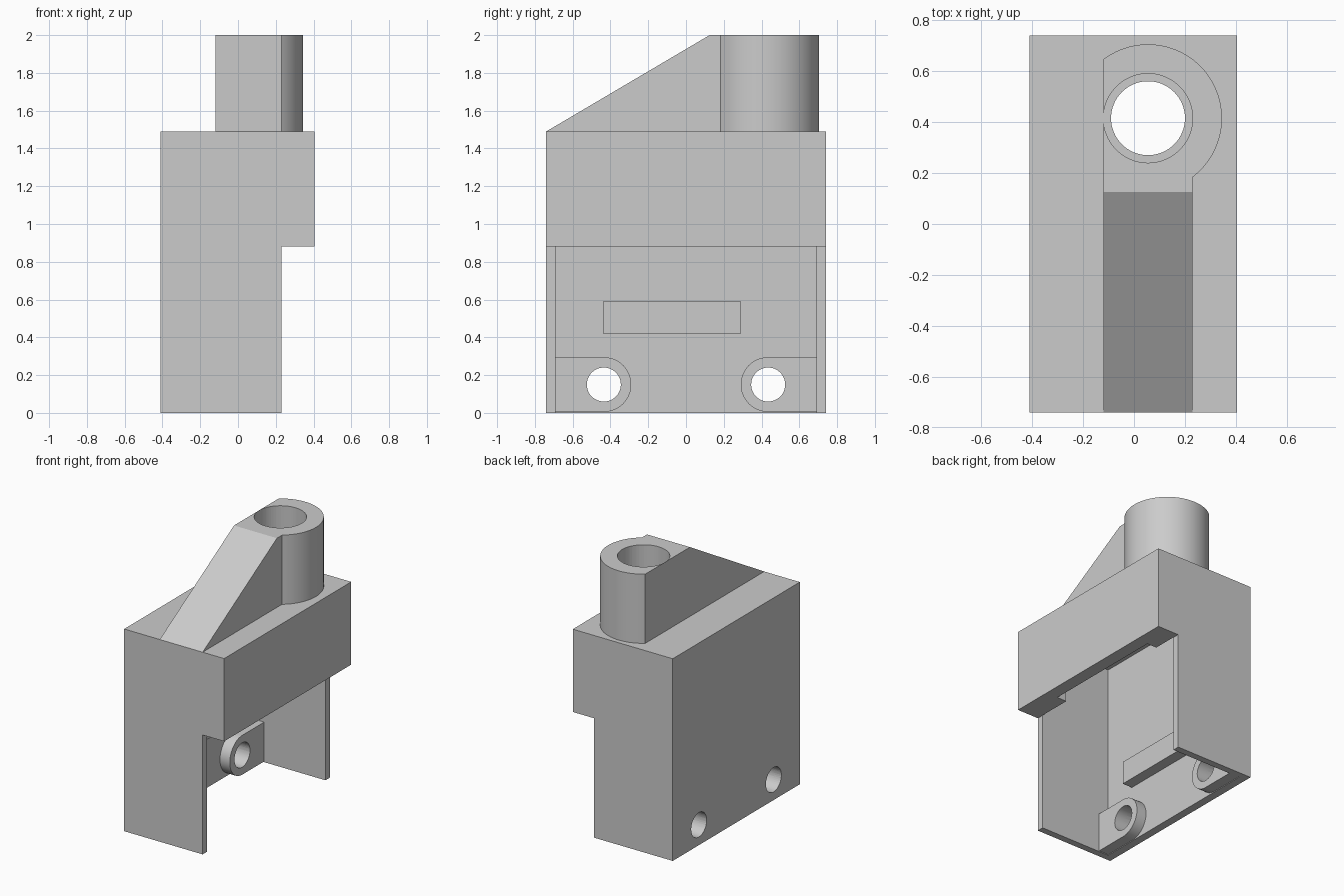
import bpy, bmesh, math
from mathutils import Vector

cube = bpy.data.objects.get("Cube")
if cube:
    bpy.data.objects.remove(cube, do_unlink=True)

grey = bpy.data.materials.new("plain_grey")
grey.use_nodes = True
tone = (0.6, 0.6, 0.6, 1)
grey.diffuse_color = tone
grey.node_tree.nodes["Principled BSDF"].inputs["Base Color"].default_value = tone


def extrude(name, outline, axis, lo, hi):
    """Prism from a closed 2D outline pushed along x, y or z."""
    place = {"x": lambda a, b, t: (t, a, b),
             "y": lambda a, b, t: (a, t, b),
             "z": lambda a, b, t: (a, b, t)}[axis]
    bm = bmesh.new()
    base = bm.faces.new([bm.verts.new(place(a, b, lo)) for a, b in outline])
    top = bmesh.ops.extrude_face_region(bm, geom=[base])["geom"]
    moved = [v for v in top if isinstance(v, bmesh.types.BMVert)]
    bmesh.ops.translate(bm, verts=moved, vec=Vector(place(0, 0, hi - lo)))
    bmesh.ops.recalc_face_normals(bm, faces=bm.faces)
    mesh = bpy.data.meshes.new(name)
    bm.to_mesh(mesh)
    bm.free()
    mesh.materials.append(grey)
    obj = bpy.data.objects.new(name, mesh)
    bpy.context.collection.objects.link(obj)
    return obj


def arc(cx, cy, r, start, end, steps):
    return [(cx + r * math.cos(start + (end - start) * i / steps),
             cy + r * math.sin(start + (end - start) * i / steps))
            for i in range(steps + 1)]


def circle(cx, cy, r, steps=64):
    return arc(cx, cy, r, 0, math.tau, steps)[:-1]


def rect(a, b, c, d):
    return [(a, c), (b, c), (b, d), (a, d)]


def cut(target, cutter):
    mod = target.modifiers.new("cut_" + cutter.name, "BOOLEAN")
    mod.operation = "DIFFERENCE"
    mod.solver = "EXACT"
    mod.object = cutter
    cutter.hide_render = True
    cutter.display_type = "WIRE"
    cutter.hide_set(True)


# Main dimensions
BACK, WALL, LIP, SIDE = -0.41, -0.35, 0.23, 0.74
STEP, TOP, PEAK = 0.88, 1.49, 2.0
BORE_X, BORE_Y, HOLE_Y, HOLE_Z = 0.055, 0.415, 0.435, 0.15

# Housing with an overhanging upper block
body = extrude("housing", [(BACK, 0), (LIP, 0), (LIP, STEP), (0.405, STEP),
                           (0.405, TOP), (BACK, TOP)], "y", -SIDE, SIDE)
pocket = extrude("pocket_cutter", [(WALL, -0.1), (0.3, -0.1), (0.3, 0.875),
                                   (0.231, 0.875), (0.231, 1.45), (WALL, 1.45)],
                 "y", -0.69, 0.69)
recess = extrude("overhang_recess_cutter", rect(0.1, 0.31, -0.44, 0.51), "z", 0.5, 1.44)
cut(body, pocket)
cut(body, recess)
cut(body, extrude("lower_bore_cutter", circle(BORE_X, BORE_Y, 0.145), "z", 1.3, 1.7))

# Tower: sloped web blended into a round collar, flattened on one side
R, FLAT = 0.29, -0.12
start = -math.acos((LIP - BORE_X) / R)
end = math.acos((FLAT - BORE_X) / R)
tower = extrude("tower", [(FLAT, -SIDE), (LIP, -SIDE)]
                + arc(BORE_X, BORE_Y, R, start, end, 48), "z", TOP, PEAK)
bm = bmesh.new()
bm.from_mesh(tower.data)
slope = Vector((0, TOP - PEAK, 0.125 + SIDE))
sliced = bmesh.ops.bisect_plane(bm, geom=bm.verts[:] + bm.edges[:] + bm.faces[:],
                                plane_co=(0, 0.125, PEAK), plane_no=slope,
                                clear_outer=True)
rim = [e for e in bm.edges if e.is_boundary]
bmesh.ops.holes_fill(bm, edges=rim)
bmesh.ops.recalc_face_normals(bm, faces=bm.faces)
bm.to_mesh(tower.data)
bm.free()
cut(tower, extrude("upper_bore_cutter", circle(BORE_X, BORE_Y, 0.175), "z", 1.4, 2.1))

# Mounting bosses in the lower corners, with holes through the wall
parts = [body, tower]
for side, label in ((-1, "front"), (1, "rear")):
    profile = [(0.69, 0.295), (0.69, 0.005)]
    profile += arc(HOLE_Y, HOLE_Z, 0.145, -math.pi / 2, -math.pi * 1.5, 24)
    boss = extrude(label + "_boss", [(side * y, z) for y, z in profile], "x", WALL, -0.27)
    hole = extrude(label + "_hole_cutter", circle(side * HOLE_Y, HOLE_Z, 0.09, 48),
                   "x", -0.6, 0)
    cut(body, hole)
    cut(boss, hole)
    parts.append(boss)

# Inner rib on the wall
parts.append(extrude("inner_rib", rect(-0.44, 0.29, 0.42, 0.59), "x", WALL, -0.27))

# Smooth round surfaces, crisp edges
bpy.ops.object.select_all(action="DESELECT")
for obj in bpy.data.objects:
    if obj.type == "MESH" and obj.name.endswith("_cutter"):
        obj.data.shade_smooth()
for obj in parts:
    obj.select_set(True)
bpy.context.view_layer.objects.active = body
bpy.ops.object.shade_smooth_by_angle(angle=math.radians(30))
for obj in parts:
    # Sharp edges follow the evaluated cuts
    cuts = [m for m in obj.modifiers if m.type == "BOOLEAN"]
    if cuts:
        bpy.context.view_layer.update()
        graph = bpy.context.evaluated_depsgraph_get()
        mesh = bpy.data.meshes.new_from_object(obj.evaluated_get(graph))
        obj.modifiers.clear()
        obj.data = mesh
bpy.ops.object.shade_smooth_by_angle(angle=math.radians(30))
